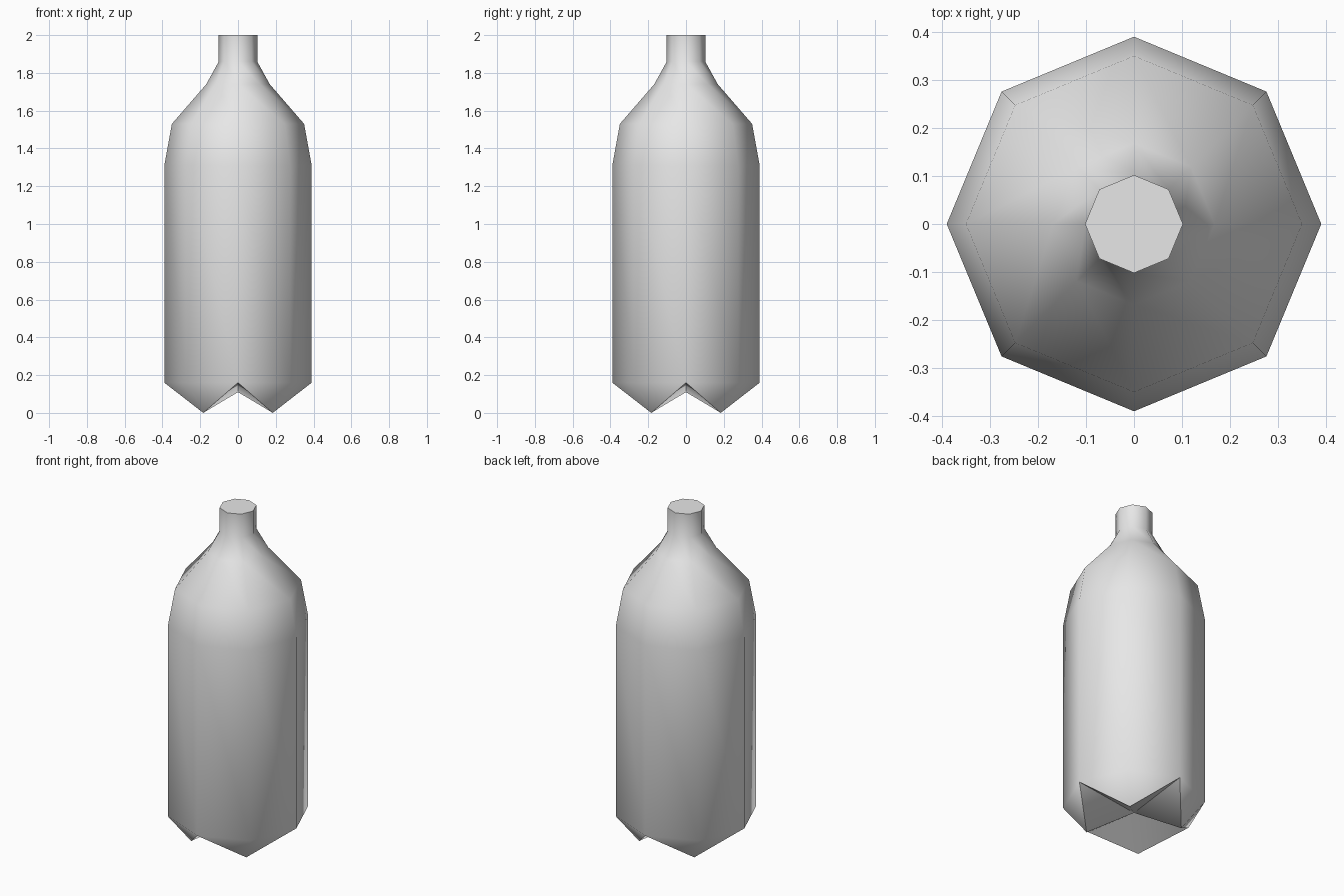
import bpy, bmesh, math

cube = bpy.data.objects.get("Cube")
if cube:
    bpy.data.objects.remove(cube, do_unlink=True)

SIDES = 8
# radius and height of each ring, from the mouth down to the base
PROFILE = [(0.102, 2.0), (0.102, 1.86), (0.168, 1.74),
           (0.35, 1.53), (0.39, 1.31), (0.39, 0.16)]
FOOT_RADIUS = 0.26
BASE_HEIGHT = 0.11

grey = bpy.data.materials.new("plain grey")
grey.use_nodes = True
colour = (0.8, 0.8, 0.8, 1)
grey.diffuse_color = colour
grey.node_tree.nodes["Principled BSDF"].inputs["Base Color"].default_value = colour

bm = bmesh.new()


def point(radius, z, i):
    a = math.tau * i / SIDES
    return bm.verts.new((radius * math.cos(a), radius * math.sin(a), z))


# neck, shoulder and body
rings = [[point(r, z, i) for i in range(SIDES)] for r, z in PROFILE]
for upper, lower in zip(rings, rings[1:]):
    for i in range(SIDES):
        j = (i + 1) % SIDES
        bm.faces.new((upper[i], lower[i], lower[j], upper[j]))
bm.faces.new(rings[0])

# four pointed feet on the diagonals, meeting at a raised centre
centre = bm.verts.new((0, 0, BASE_HEIGHT))
base = rings[-1]
for i in range(1, SIDES, 2):
    tip = point(FOOT_RADIUS, 0, i)
    before, after = base[i - 1], base[(i + 1) % SIDES]
    bm.faces.new((before, tip, base[i]))
    bm.faces.new((base[i], tip, after))
    bm.faces.new((before, centre, tip))
    bm.faces.new((tip, centre, after))

bmesh.ops.recalc_face_normals(bm, faces=bm.faces[:])
mesh = bpy.data.meshes.new("bottle")
bm.to_mesh(mesh)
bm.free()
mesh.materials.append(grey)

bottle = bpy.data.objects.new("bottle", mesh)
bpy.context.collection.objects.link(bottle)
bpy.ops.object.select_all(action='DESELECT')
bottle.select_set(True)
bpy.context.view_layer.objects.active = bottle
bpy.ops.object.shade_smooth_by_angle(angle=math.radians(60))
